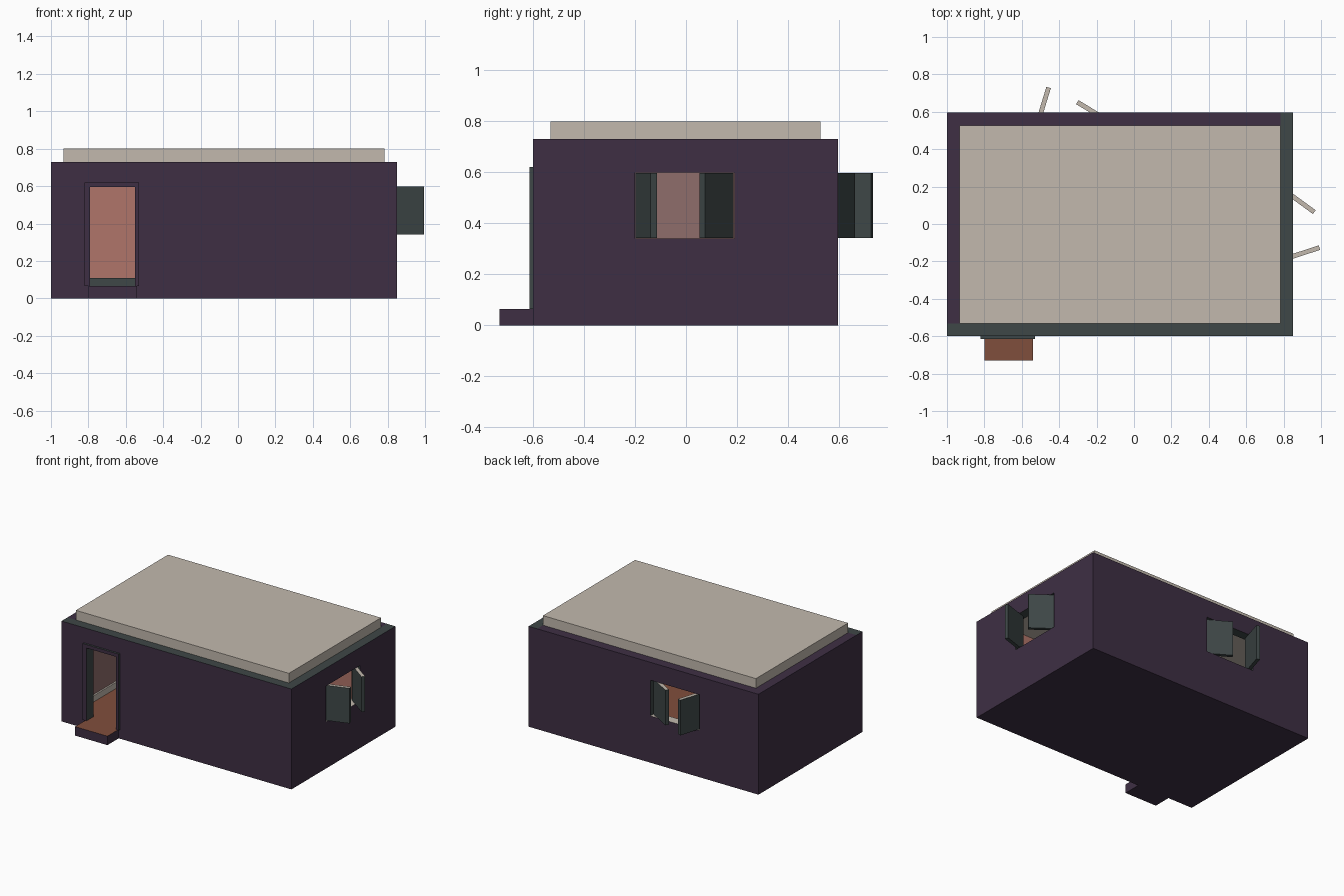
import bpy, bmesh, math
from mathutils import Vector, Matrix

if "Cube" in bpy.data.objects:
    bpy.data.objects.remove(bpy.data.objects["Cube"])


def srgb(h):
    c = [int(h[i:i + 2], 16) / 255 for i in (0, 2, 4)]
    return [v / 12.92 if v < 0.04 else ((v + 0.055) / 1.055) ** 2.4 for v in c] + [1]


COLOURS = {"plum": "3e2f44", "slate_green": "3e4747", "stone": "c2b9ae",
           "terracotta": "b0756a", "dusty_rose": "8f6d6b", "clay_floor": "804e3c"}
MATS = {}
for n, h in COLOURS.items():
    MATS[n] = bpy.data.materials.new(n)
    MATS[n].diffuse_color = srgb(h)
NAMES = list(MATS)


def box(name, lo, hi, rule=None):
    """Axis-aligned box, coloured per face by rule(normal, centre)."""
    bm = bmesh.new()
    lo, hi = Vector(lo), Vector(hi)
    bmesh.ops.create_cube(bm, size=1)
    for v in bm.verts:
        v.co = (lo + hi) / 2 + v.co * (hi - lo)
    me = bpy.data.meshes.new(name)
    bm.to_mesh(me)
    bm.free()
    ob = bpy.data.objects.new(name, me)
    bpy.context.collection.objects.link(ob)
    if rule:
        paint(ob, rule)
    return ob


def paint(ob, rule):
    ob.data.materials.clear()
    for n in NAMES:
        ob.data.materials.append(MATS[n])
    for p in ob.data.polygons:
        p.material_index = NAMES.index(rule(p.normal, p.center))


def cut(ob, lo, hi):
    """Cut a box-shaped opening through an object."""
    cutter = box("cutter", lo, hi)
    cutter.hide_render = True
    mod = ob.modifiers.new("opening", "BOOLEAN")
    mod.operation, mod.solver, mod.object = "DIFFERENCE", "EXACT", cutter
    deps = bpy.context.evaluated_depsgraph_get()
    me = bpy.data.meshes.new_from_object(ob.evaluated_get(deps))
    ob.modifiers.clear()
    ob.data = me
    bpy.data.objects.remove(cutter)


X0, X1, Y0, Y1 = -1.0, 0.85, -0.60, 0.595   # outer walls
T, FLOOR, TOP = 0.068, 0.065, 0.73
IX0, IX1, IY0, IY1 = X0 + T, X1 - T, Y0 + T, Y1 - T


def wall(name, lo, hi, out, inner, rim, hole=None, sill="stone"):
    ob = box(name, lo, hi)
    if hole:
        cut(ob, *hole)
    out = Vector(out)

    def rule(n, c):
        if n.dot(out) > 0.5:
            return "plum"
        if n.dot(out) < -0.5:
            return inner
        if n.z > 0.5 and c.z > TOP - 0.01:
            return rim
        if hole and all(hole[0][i] - .001 <= c[i] <= hole[1][i] + .001 for i in range(3)):
            return sill if n.z > 0.5 else "slate_green"
        return "plum"
    paint(ob, rule)


# walls with door and window openings
WZ0, WZ1 = 0.34, 0.60
wall("front_wall", (X0, Y0, 0), (X1, IY0, TOP), (0, -1, 0), "terracotta", "slate_green",
     ((-0.79, -0.8, FLOOR), (-0.55, -0.4, 0.595)), "clay_floor")
wall("right_wall", (IX1, IY0, 0), (X1, Y1, TOP), (1, 0, 0), "dusty_rose", "slate_green",
     ((0.7, -0.20, WZ0), (1, 0.19, WZ1)))
wall("back_wall", (X0, IY1, 0), (IX1, Y1, TOP), (0, 1, 0), "terracotta", "plum",
     ((-0.525, 0.4, WZ0), (-0.13, 0.8, WZ1)))
wall("left_wall", (X0, IY0, 0), (IX0, IY1, TOP), (-1, 0, 0), "dusty_rose", "plum")

# floor, roof slab and door step
floor_rule = lambda n, c: "clay_floor" if n.z > 0.5 else "plum"
box("floor", (IX0, IY0, 0), (IX1, IY1, FLOOR), floor_rule)
box("door_step", (-0.80, -0.73, 0), (-0.54, Y0, FLOOR), floor_rule)
box("roof_slab", (IX0, IY0, TOP), (IX1, IY1, 0.80), lambda n, c: "stone")

# skirting boards round the room
S, SZ = 0.012, 0.11
skirt = lambda n, c: "slate_green" if abs(n.y) > 0.5 else "stone"
box("back_skirting", (IX0, IY1 - S, FLOOR), (IX1, IY1, SZ), skirt)
box("left_skirting", (IX0, IY0, FLOOR), (IX0 + S, IY1, SZ), skirt)
box("right_skirting", (IX1 - S, IY0, FLOOR), (IX1, IY1, SZ), skirt)
box("front_skirting", (-0.53, IY0, FLOOR), (IX1, IY0 + S, SZ), skirt)

# raised door surround
frame = box("door_frame", (-0.82, Y0 - 0.014, FLOOR), (-0.53, Y0, 0.62))
cut(frame, (-0.79, -0.8, 0), (-0.55, -0.4, 0.595))
paint(frame, lambda n, c: "plum" if n.y < -0.5 else "slate_green")


# shutters: hinged at one end, swung open by an angle
def shutter(name, hinge, angle):
    ob = box(name, (0, -0.0125, 0), (0.193, 0.0125, WZ1 - WZ0 - 0.004),
             lambda n, c: "stone" if n.z > 0.5 else "slate_green")
    ob.data.transform(Matrix.Translation((*hinge, WZ0 + 0.002)) @
                      Matrix.Rotation(math.radians(angle), 4, "Z"))


shutter("right_shutter_near", (0.808, -0.186), 18)
shutter("right_shutter_far", (0.808, 0.177), -36)
shutter("back_shutter_left", (-0.513, 0.545), 73)
shutter("back_shutter_right", (-0.138, 0.552), 149)

for m in bpy.data.materials:
    if m.users and not m.is_grease_pencil:
        m.use_nodes = True
        m.node_tree.nodes["Principled BSDF"].inputs["Base Color"].default_value = m.diffuse_color
